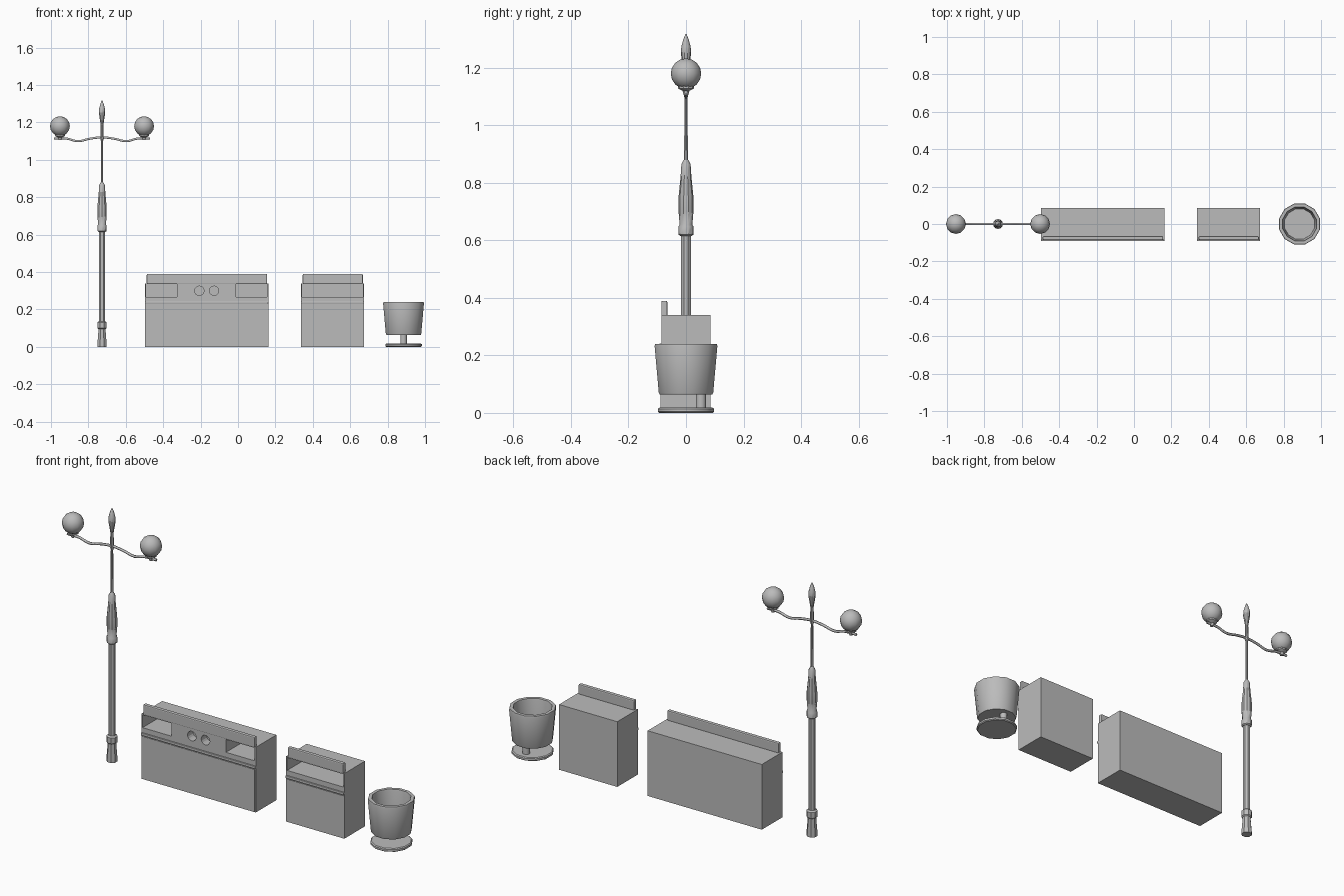
import bpy, bmesh, math
from mathutils import Matrix, Vector

cube = bpy.data.objects.get("Cube")
if cube:
    bpy.data.objects.remove(cube, do_unlink=True)

grey = bpy.data.materials.new("plain_grey")
grey.use_nodes = True
tint = (0.5, 0.5, 0.5, 1)
grey.diffuse_color = tint
grey.node_tree.nodes["Principled BSDF"].inputs["Base Color"].default_value = tint


def finish(name, bm, smooth=None):
    bmesh.ops.recalc_face_normals(bm, faces=bm.faces)
    mesh = bpy.data.meshes.new(name)
    bm.to_mesh(mesh)
    bm.free()
    mesh.materials.append(grey)
    ob = bpy.data.objects.new(name, mesh)
    bpy.context.collection.objects.link(ob)
    if smooth:
        activate(ob)
        bpy.ops.object.shade_smooth_by_angle(angle=math.radians(smooth))
    return ob


def activate(ob):
    bpy.ops.object.select_all(action='DESELECT')
    ob.select_set(True)
    bpy.context.view_layer.objects.active = ob


def box(name, x, y, z, bevel=0):
    """Box from (min, max) ranges."""
    bm = bmesh.new()
    size = [r[1] - r[0] for r in (x, y, z)]
    mid = [sum(r) / 2 for r in (x, y, z)]
    bmesh.ops.create_cube(bm, size=1, matrix=Matrix.Translation(mid) @ Matrix.Diagonal((*size, 1)))
    if bevel:
        bmesh.ops.bevel(bm, geom=bm.edges[:], offset=bevel, segments=2,
                        profile=0.5, affect='EDGES')
    return finish(name, bm)


def lathe(name, profile, x, y=0, sides=12, smooth=35):
    """Revolve (radius, height) points; ends with a radius are capped."""
    bm = bmesh.new()
    rings = []
    for r, z in profile:
        ring = []
        for i in range(sides):
            a = math.tau * (i + 0.5) / sides
            ring.append(bm.verts.new((x + r * math.cos(a), y + r * math.sin(a), z)))
        rings.append(ring)
    for low, high in zip(rings, rings[1:]):
        for i in range(sides):
            j = (i + 1) % sides
            bm.faces.new((low[i], low[j], high[j], high[i]))
    bm.faces.new(rings[0][::-1])
    bm.faces.new(rings[-1])
    return finish(name, bm, smooth)


def cut(target, cutter):
    mod = target.modifiers.new("opening", 'BOOLEAN')
    mod.operation = 'DIFFERENCE'
    mod.solver = 'EXACT'
    mod.object = cutter
    activate(target)
    bpy.ops.object.modifier_apply(modifier=mod.name)
    bpy.data.objects.remove(cutter, do_unlink=True)


# Street lamp post
LAMP = -0.727
lathe("lamp_base", [(0.027, 0), (0.027, 0.012), (0.021, 0.085), (0.021, 0.095),
                    (0.027, 0.1), (0.027, 0.13), (0.019, 0.137)], LAMP, sides=8, smooth=20)
lathe("lamp_column", [(0.018, 0.12), (0.018, 0.63)], LAMP, sides=8, smooth=20)
lathe("lamp_sleeve", [(0.02, 0.615), (0.026, 0.62), (0.026, 0.648), (0.022, 0.655),
                      (0.026, 0.7), (0.026, 0.75), (0.019, 0.82), (0.016, 0.865),
                      (0.008, 0.88)], LAMP, sides=10)
lathe("lamp_rod", [(0.007, 0.87), (0.006, 1.1), (0.011, 1.115), (0.009, 1.13),
                   (0.008, 1.2)], LAMP, sides=8)
lathe("lamp_finial", [(0.008, 1.19), (0.012, 1.215), (0.018, 1.25), (0.016, 1.275),
                      (0.009, 1.3), (0.002, 1.317)], LAMP, sides=10)

# Wavy arms and globes
half = [(0.257, 1.115), (0.19, 1.114), (0.13, 1.1), (0.065, 1.113)]
path = [(-d, z) for d, z in half] + [(0, 1.12)] + [(d, z) for d, z in reversed(half)]
curve = bpy.data.curves.new("lamp_arms", 'CURVE')
curve.dimensions = '3D'
curve.bevel_depth = 0.0065
curve.bevel_resolution = 1
curve.resolution_u = 4
curve.use_fill_caps = True
spline = curve.splines.new('BEZIER')
spline.bezier_points.add(len(path) - 1)
for point, (d, z) in zip(spline.bezier_points, path):
    point.co = (LAMP + d, 0, z)
    point.handle_left_type = point.handle_right_type = 'AUTO'
curve.materials.append(grey)
bpy.context.collection.objects.link(bpy.data.objects.new("lamp_arms", curve))

for side, label in ((-1, "right"), (1, "left")):
    x = LAMP + side * 0.225
    lathe(label + "_globe_holder", [(0.008, 1.105), (0.012, 1.12), (0.028, 1.128),
                                    (0.028, 1.138)], x, sides=10)
    bm = bmesh.new()
    bmesh.ops.create_uvsphere(bm, u_segments=12, v_segments=8, radius=0.053,
                              matrix=Matrix.Translation((x, 0, 1.18)))
    finish(label + "_globe", bm, 50)


# Box bins with raised front lip, ledge and openings
def bin_cabinet(name, x0, x1, slots, holes=()):
    body = box(name + "_body", (x0, x1), (-0.085, 0.085), (0, 0.34))
    for a, b in slots:
        cut(body, box("slot_cutter", (a, b), (-0.12, 0.075), (0.268, 0.335)))
    for hx in holes:
        bm = bmesh.new()
        turn = Matrix.Rotation(math.pi / 2, 4, 'X')
        bmesh.ops.create_cone(bm, cap_ends=True, segments=16, radius1=0.025, radius2=0.025,
                              depth=0.1, matrix=Matrix.Translation((hx, -0.09, 0.3)) @ turn)
        cut(body, finish("hole_cutter", bm))
    box(name + "_lip", (x0 + 0.009, x1 - 0.006), (-0.086, -0.065), (0.336, 0.39), 0.005)
    box(name + "_ledge", (x0, x1), (-0.092, -0.08), (0.229, 0.242), 0.002)
    box(name + "_front_panel", (x0 + 0.004, x1 - 0.004), (-0.088, -0.08), (0.006, 0.224))


bin_cabinet("wide_bin", -0.497, 0.162, [(-0.491, -0.325), (-0.01, 0.156)], (-0.207, -0.128))
bin_cabinet("narrow_bin", 0.337, 0.673, [(0.343, 0.667)])

# Round bin on an offset stem
CAN = 0.885
lathe("can_foot", [(0.096, 0), (0.101, 0.004), (0.101, 0.014), (0.096, 0.018)], CAN)
lathe("can_stem", [(0.018, 0.015), (0.018, 0.07)], CAN, 0.052)
lathe("can_bucket", [(0.095, 0.064), (0.098, 0.07), (0.113, 0.232), (0.111, 0.24),
                     (0.094, 0.24), (0.092, 0.232), (0.083, 0.085)], CAN)
